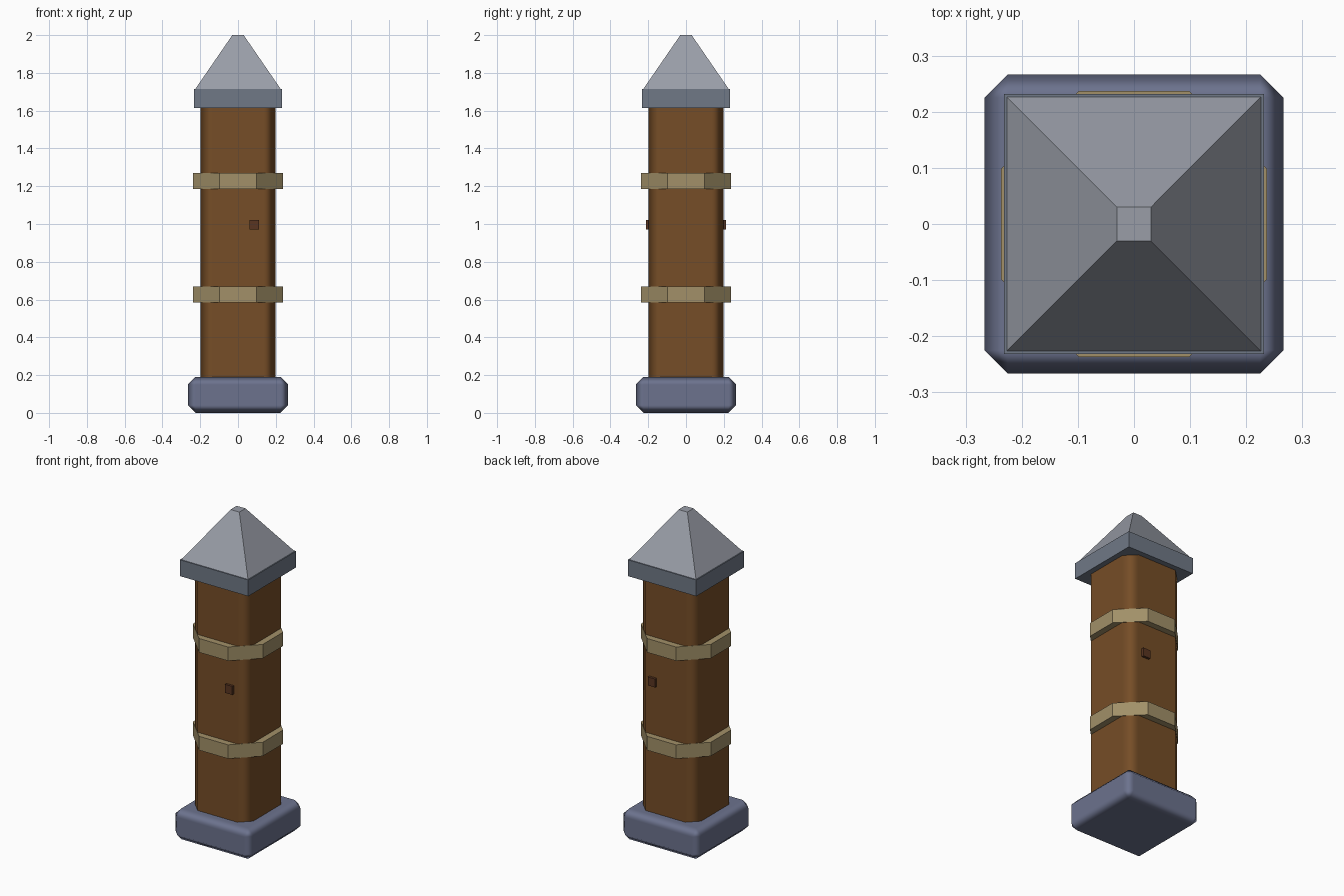
import bpy
from math import radians, pi, cos, sqrt

if "Cube" in bpy.data.objects:
    bpy.data.objects.remove(bpy.data.objects["Cube"])


def finish(obj, name, color):
    obj.name = name
    mat = bpy.data.materials.get(str(color)) or bpy.data.materials.new(str(color))
    mat.diffuse_color = (*color, 1)
    mat.use_nodes = True
    mat.node_tree.nodes["Principled BSDF"].inputs["Base Color"].default_value = mat.diffuse_color
    obj.data.materials.append(mat)
    return obj


def box(name, x, y, z, color, bevel=0):
    """Box from (min, max) ranges, optionally with smooth-shaded chamfers."""
    bpy.ops.mesh.primitive_cube_add(size=1, location=[sum(r) / 2 for r in (x, y, z)])
    obj = bpy.context.object
    obj.scale = [r[1] - r[0] for r in (x, y, z)]
    bpy.ops.object.transform_apply(location=False, rotation=False, scale=True)
    if bevel:
        bpy.ops.object.shade_smooth_by_angle(angle=radians(60))
        mod = obj.modifiers.new("chamfer", 'BEVEL')
        mod.width = bevel
        mod.segments = 1
        mod.harden_normals = True
    return finish(obj, name, color)


def prism(name, sides, half1, half2, z0, z1, color):
    """Regular prism or frustum with flat sides facing the axes."""
    k = 1 / cos(pi / sides)
    bpy.ops.mesh.primitive_cone_add(vertices=sides, radius1=half1 * k, radius2=half2 * k,
                                    depth=z1 - z0, location=(0, 0, (z0 + z1) / 2),
                                    rotation=(0, 0, pi / sides))
    bpy.ops.object.transform_apply(location=False, rotation=True, scale=False)
    return finish(bpy.context.object, name, color)


STONE = (0.15, 0.17, 0.27)
WOOD = (0.18, 0.075, 0.02)
ROPE = (0.36, 0.28, 0.14)
SLATE = (0.16, 0.19, 0.24)
ROOF = (0.32, 0.34, 0.39)
PEG = (0.10, 0.035, 0.015)


def sym(v):
    return (-v, v)


# Stone foot and wooden post
box("base", sym(0.266), sym(0.266), (0, 0.19), STONE, 0.041)
box("post", sym(0.198), sym(0.198), (0.08, 1.70), WOOD, 0.063)

# Octagonal bands
for name, z in (("lower_band", 0.585), ("upper_band", 1.185)):
    prism(name, 8, 0.237, 0.237, z, z + 0.085, ROPE)

# Peg running through the post, showing front and back
box("peg", (0.06, 0.11), sym(0.213), (0.97, 1.022), PEG)

# Cap slab and pyramid roof
box("cap_slab", sym(0.232), sym(0.232), (1.615, 1.715), SLATE)
prism("roof", 4, 0.226, 0.03, 1.715, 2.0, ROOF)
